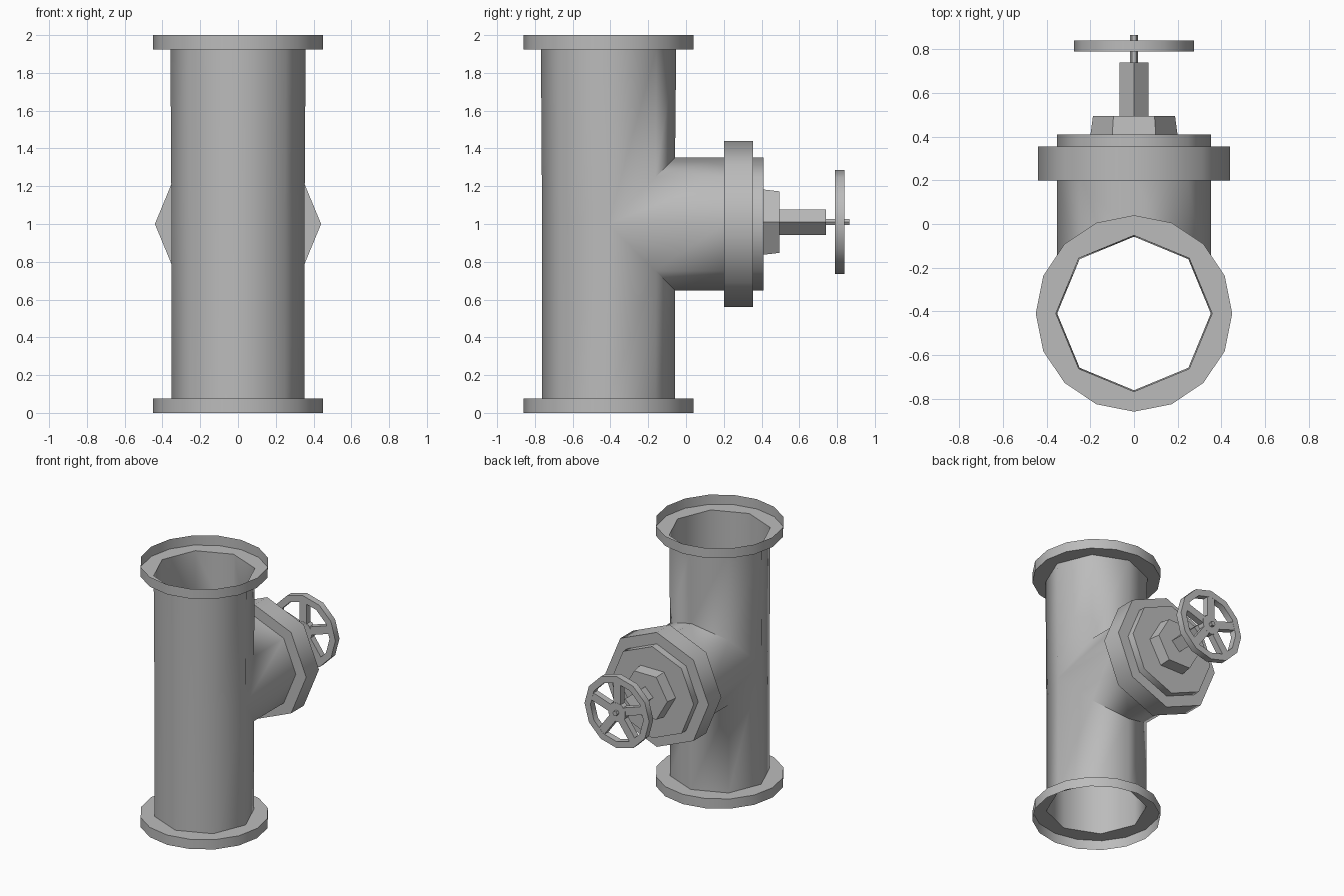
import bpy, bmesh
from math import sin, cos, tau, pi, radians
from mathutils import Matrix

cube = bpy.data.objects.get("Cube")
if cube:
    bpy.data.objects.remove(cube)

steel = bpy.data.materials.new("grey steel")
steel.use_nodes = True
GREY = (0.5, 0.5, 0.5, 1)
steel.diffuse_color = GREY
steel.node_tree.nodes["Principled BSDF"].inputs["Base Color"].default_value = GREY

PIPE_Y = -0.41      # axis of the upright pipe
R = 0.352           # pipe radius
WHEEL_Z = 1.01      # axis of the valve stem


def finish(bm, name, normals=True):
    bmesh.ops.remove_doubles(bm, verts=bm.verts, dist=0.0005)
    if normals:
        bmesh.ops.recalc_face_normals(bm, faces=bm.faces)
    mesh = bpy.data.meshes.new(name)
    bm.to_mesh(mesh)
    bm.free()
    mesh.materials.append(steel)
    obj = bpy.data.objects.new(name, mesh)
    bpy.context.collection.objects.link(obj)
    bpy.ops.object.select_all(action='DESELECT')
    obj.select_set(True)
    bpy.context.view_layer.objects.active = obj
    bpy.ops.object.shade_smooth_by_angle(angle=radians(50))
    return obj


def ring_xy(bm, r, sides, z):
    return [bm.verts.new((r * cos(tau * i / sides), PIPE_Y + r * sin(tau * i / sides), z))
            for i in range(sides)]


def add_lathe(bm, profile, sides, z, start=0.0, closed=False):
    """Sweep (radius, y) points about the y axis at height z."""
    rings = [[bm.verts.new((r * cos(start + tau * i / sides), y,
                            z + r * sin(start + tau * i / sides)))
              for i in range(sides)] for r, y in profile]
    pairs = list(zip(rings, rings[1:]))
    if closed:
        pairs.append((rings[-1], rings[0]))
    else:
        bm.faces.new(rings[0])
        bm.faces.new(rings[-1])
    for a, b in pairs:
        for i in range(sides):
            j = (i + 1) % sides
            bm.faces.new((a[i], a[j], b[j], b[i]))


def turned(name, profile, sides, z, **kw):
    bm = bmesh.new()
    add_lathe(bm, profile, sides, z, **kw)
    return finish(bm, name)


# Upright pipe with a mitred opening at the back, and the branch growing from it
bm = bmesh.new()
low, high = ring_xy(bm, R, 8, 0.075), ring_xy(bm, R + 0.006, 8, 1.925)
rise = [max(0.0, R * sin(tau * i / 8)) for i in range(8)]
cut_low, cut_high = ring_xy(bm, R, 8, 1), ring_xy(bm, R, 8, 1)
for i in range(8):
    cut_low[i].co.z -= rise[i]
    cut_high[i].co.z += rise[i]
for i in range(8):
    j = (i + 1) % 8
    bm.faces.new((low[i], low[j], cut_low[j], cut_low[i]))
    bm.faces.new((cut_high[i], cut_high[j], high[j], high[i]))
angles = [tau * i / 8 for i in range(8)]
near = [bm.verts.new((R * cos(a), PIPE_Y + abs(R * sin(a)), 1 + R * sin(a))) for a in angles]
far = [bm.verts.new((R * cos(a), 0.2, 1 + R * sin(a))) for a in angles]
for i in range(8):
    j = (i + 1) % 8
    bm.faces.new((near[i], far[i], far[j], near[j]))
finish(bm, "tee_pipe", normals=False)

# End flanges: a plate round the pipe mouth with an open rim
for name, plate_z, rim_z, r in (("bottom_flange", 0.075, 0, R),
                                ("top_flange", 1.925, 2, R + 0.006)):
    bm = bmesh.new()
    hole = ring_xy(bm, r, 8, plate_z)
    edge = ring_xy(bm, 0.45, 16, plate_z)
    rim = ring_xy(bm, 0.45, 16, rim_z)
    for i in range(8):
        bm.faces.new((hole[i], edge[2 * i], edge[2 * i + 1],
                      edge[(2 * i + 2) % 16], hole[(i + 1) % 8]))
    for i in range(16):
        j = (i + 1) % 16
        bm.faces.new((edge[i], edge[j], rim[j], rim[i]))
    finish(bm, name)

# Bonnet on the branch, then the nut and stem
turned("branch_flange", [(0.44, 0.2), (0.44, 0.355)], 8, 1)
turned("bonnet_plate", [(R, 0.35), (R, 0.41)], 8, 1)
turned("bonnet_nut", [(0.2, 0.405), (0.188, 0.495)], 6, WHEEL_Z)
turned("stem_block", [(0.067, 0.49), (0.067, 0.74)], 4, WHEEL_Z)
turned("stem_rod", [(0.019, 0.735), (0.019, 0.865)], 6, WHEEL_Z)

# Handwheel: rim, hub and five spokes
BACK, FRONT = 0.79, 0.84
turned("wheel_rim", [(0.275, BACK), (0.275, FRONT), (0.225, FRONT), (0.225, BACK)],
       12, WHEEL_Z, closed=True)
turned("wheel_hub", [(0.075, BACK), (0.075, FRONT)], 10, WHEEL_Z, start=pi / 10)
bm = bmesh.new()
for k in range(5):
    place = (Matrix.Translation((0, (BACK + FRONT) / 2, WHEEL_Z))
             @ Matrix.Rotation(tau * k / 5, 4, 'Y')
             @ Matrix.Translation((0, 0, 0.14))
             @ Matrix.Diagonal((0.06, FRONT - BACK - 0.002, 0.18, 1)))
    bmesh.ops.create_cube(bm, size=1, matrix=place)
finish(bm, "wheel_spokes")
